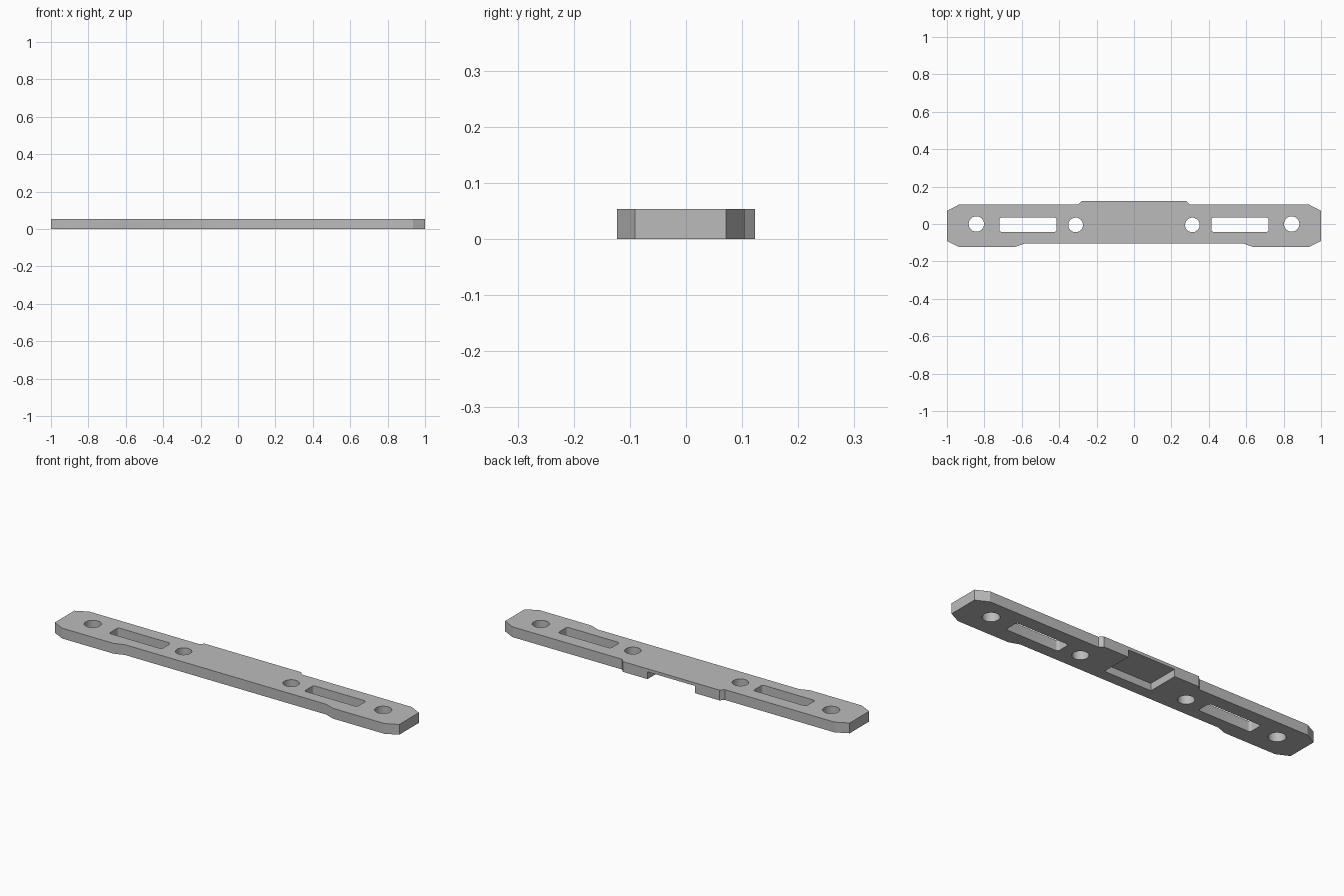
import bpy, bmesh, math

cube = bpy.data.objects.get("Cube")
if cube:
    bpy.data.objects.remove(cube, do_unlink=True)

THICK = 0.054
POCKET_ROOF = 0.038

metal = bpy.data.materials.new("satin_grey")
metal.use_nodes = True
grey = (0.5, 0.5, 0.5, 1.0)
metal.diffuse_color = grey
metal.node_tree.nodes["Principled BSDF"].inputs["Base Color"].default_value = grey


def prism(name, outline, z0, z1):
    """Extrude a closed xy outline between two heights."""
    bm = bmesh.new()
    face = bm.faces.new([bm.verts.new((x, y, z0)) for x, y in outline])
    grown = bmesh.ops.extrude_face_region(bm, geom=[face])["geom"]
    for v in grown:
        if isinstance(v, bmesh.types.BMVert):
            v.co.z = z1
    bmesh.ops.recalc_face_normals(bm, faces=bm.faces)
    mesh = bpy.data.meshes.new(name)
    bm.to_mesh(mesh)
    bm.free()
    mesh.materials.append(metal)
    obj = bpy.data.objects.new(name, mesh)
    bpy.context.scene.collection.objects.link(obj)
    return obj


def arc(cx, cy, r, start, sweep, n):
    return [(cx + r * math.cos(start + sweep * i / n),
             cy + r * math.sin(start + sweep * i / n)) for i in range(n + 1)]


def circle(cx, cy, r):
    return arc(cx, cy, r, 0, math.tau, 40)[:-1]


def rounded_rect(cx, cy, w, h, r):
    pts = []
    for k, (sx, sy) in enumerate([(1, 1), (-1, 1), (-1, -1), (1, -1)]):
        pts += arc(cx + sx * (w / 2 - r), cy + sy * (h / 2 - r),
                   r, k * math.pi / 2, math.pi / 2, 6)
    return pts


# Bar outline: left half from front to back, then mirrored
half = [(0.583, -0.104), (0.637, -0.123), (0.935, -0.123), (1.0, -0.091),
        (1.0, 0.071), (0.935, 0.104), (0.298, 0.104), (0.28, 0.123)]
outline = half + [(-x, y) for x, y in reversed(half)]
bar = prism("mounting_bar", outline, 0, THICK)

# Cutters: bolt holes, slots and the underside pocket open to the back
cutters = []
for s in (-1, 1):
    for name, shape in (("outer_hole", circle(s * 0.843, 0, 0.041)),
                        ("inner_hole", circle(s * 0.312, -0.005, 0.039)),
                        ("slot", rounded_rect(s * 0.567, -0.004, 0.306, 0.076, 0.012))):
        cutters.append(prism(name + "_cutter", shape, -0.05, 0.1))
pocket = [(-0.137, -0.045), (0.137, -0.045), (0.137, 0.2), (-0.137, 0.2)]
cutters.append(prism("pocket_cutter", pocket, -0.05, POCKET_ROOF))

for c in cutters:
    c.hide_render = True
    mod = bar.modifiers.new(c.name, "BOOLEAN")
    mod.operation = "DIFFERENCE"
    mod.solver = "EXACT"
    mod.object = c

# Bake the cuts and discard the cutters
bpy.context.view_layer.update()
deps = bpy.context.evaluated_depsgraph_get()
cut_mesh = bpy.data.meshes.new_from_object(bar.evaluated_get(deps))
bar.modifiers.clear()
bar.data = cut_mesh
for c in cutters:
    bpy.data.objects.remove(c, do_unlink=True)

# Smooth hole walls, crisp edges elsewhere
bpy.ops.object.select_all(action="DESELECT")
bar.select_set(True)
bpy.context.view_layer.objects.active = bar
bpy.ops.object.shade_smooth_by_angle(angle=math.radians(20))
